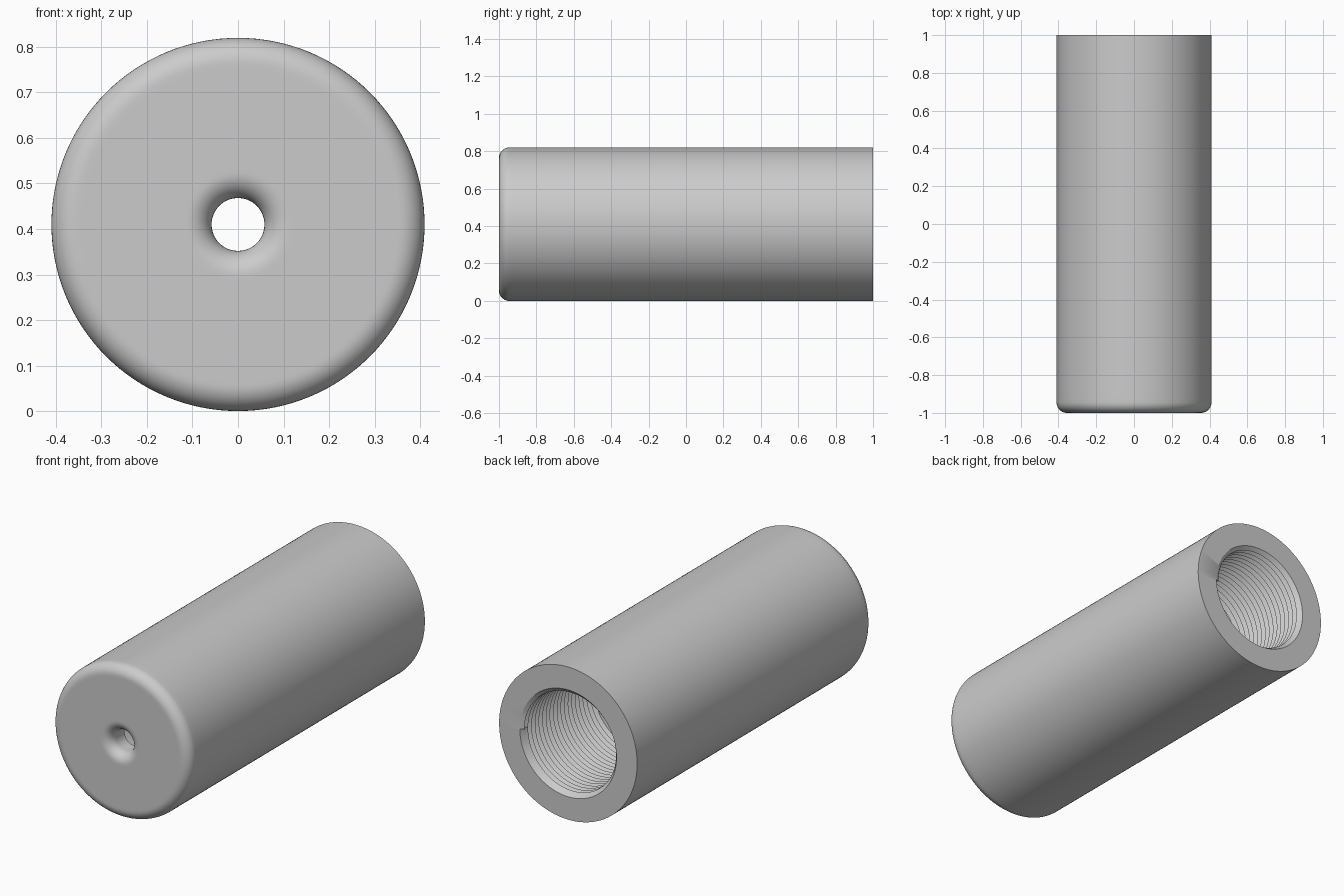
import bpy, bmesh
from math import sin, cos, pi, radians

if "Cube" in bpy.data.objects:
    bpy.data.objects.remove(bpy.data.objects["Cube"], do_unlink=True)

SIDES = 128
RADIUS, HALF = 0.41, 1.0
HOLE, BORE, ROOT = 0.058, 0.267, 0.287
FILLET, WALL = 0.055, 0.12
PITCH, TURNS, START = 0.031, 18, 0.99


def arc(cx, cy, radius, a0, a1, steps=10):
    """Arc points as (radius from the axis, y)."""
    angles = [radians(a0 + (a1 - a0) * i / steps) for i in range(steps + 1)]
    return [(cx + radius * cos(a), cy + radius * sin(a)) for a in angles]


def section(turn):
    """Closed wall section at a fraction of one turn about the axis."""
    # Rounded outer edge, flat front and flared small hole
    pts = [(RADIUS, HALF), (RADIUS, FILLET * 1.5 - HALF)]
    pts += arc(RADIUS - FILLET, FILLET - HALF, FILLET, 0, -90)
    pts += [(RADIUS - FILLET * 1.2, -HALF), (HOLE + FILLET * 1.2, -HALF)]
    pts += arc(HOLE + FILLET, FILLET - HALF, FILLET, 270, 180)
    # Back of the front wall, then the plain bore
    pts += [(HOLE, WALL - HALF), (BORE, WALL - HALF)]
    pts.append((BORE, START - PITCH * (TURNS + 1.5)))
    # Helical thread, from deep inside to the open end
    for k in range(2 * TURNS, -1, -1):
        r = ROOT if k % 2 else BORE
        pts.append((r, START - PITCH * (k / 2 + turn)))
    pts.append((ROOT, HALF))
    return pts


bm = bmesh.new()
columns = []
for i in range(SIDES + 1):
    a = 2 * pi * i / SIDES
    columns.append([bm.verts.new((r * cos(a), y, RADIUS + r * sin(a)))
                    for r, y in section(i / SIDES)])
for left, right in zip(columns, columns[1:]):
    for j in range(len(left)):
        k = (j + 1) % len(left)
        bm.faces.new((left[j], left[k], right[k], right[j]))

# Close the seam, including the two ends of the thread
bmesh.ops.remove_doubles(bm, verts=bm.verts, dist=0.0002)
bmesh.ops.holes_fill(bm, edges=[e for e in bm.edges if e.is_boundary], sides=0)
bmesh.ops.recalc_face_normals(bm, faces=bm.faces)

mesh = bpy.data.meshes.new("threaded_sleeve")
bm.to_mesh(mesh)
bm.free()

grey = bpy.data.materials.new("light grey")
grey.use_nodes = True
colour = (0.6, 0.6, 0.6, 1)
grey.diffuse_color = colour
grey.node_tree.nodes["Principled BSDF"].inputs["Base Color"].default_value = colour
mesh.materials.append(grey)

sleeve = bpy.data.objects.new("threaded_sleeve", mesh)
bpy.context.collection.objects.link(sleeve)
bpy.ops.object.select_all(action="DESELECT")
sleeve.select_set(True)
bpy.context.view_layer.objects.active = sleeve
bpy.ops.object.shade_smooth_by_angle(angle=radians(30))
